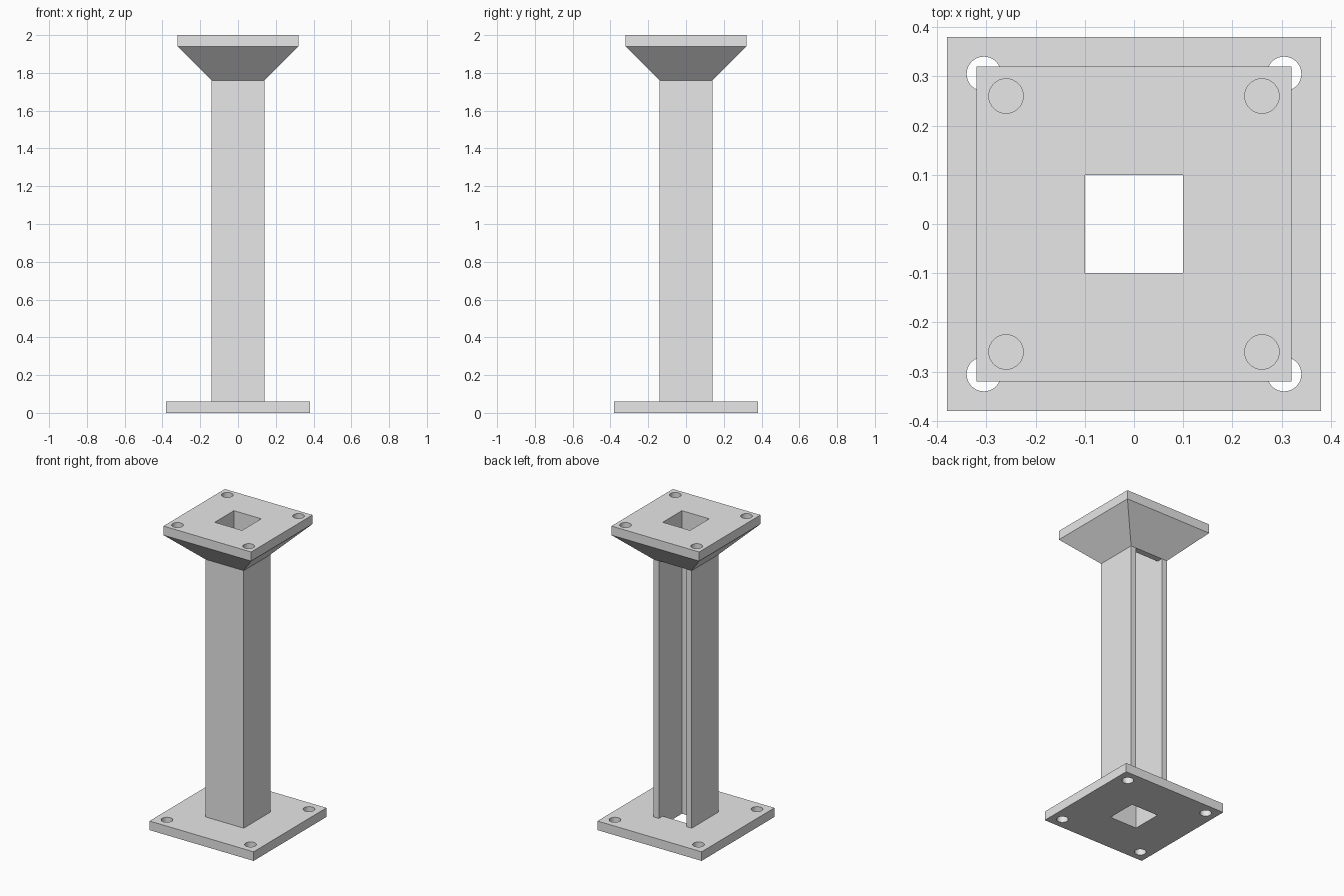
import bpy, bmesh, math

if "Cube" in bpy.data.objects:
    bpy.data.objects.remove(bpy.data.objects["Cube"], do_unlink=True)

steel = bpy.data.materials.new("plain_grey")
steel.use_nodes = True
grey = (0.8, 0.8, 0.8, 1.0)
steel.diffuse_color = grey
steel.node_tree.nodes["Principled BSDF"].inputs["Base Color"].default_value = grey


def square(h):
    return [(-h, -h), (h, -h), (h, h), (-h, h)]


def circle(cx, cy, r, n=32):
    return [(cx + r * math.cos(math.tau * i / n), cy + r * math.sin(math.tau * i / n))
            for i in range(n)]


def corner_holes(offset, r):
    return [circle(x, y, r) for x, y in square(offset)]


def finish(name, bm):
    """Weld, orient and link a mesh part."""
    bmesh.ops.remove_doubles(bm, verts=bm.verts, dist=1e-5)
    bmesh.ops.recalc_face_normals(bm, faces=bm.faces)
    mesh = bpy.data.meshes.new(name)
    bm.to_mesh(mesh)
    bm.free()
    mesh.materials.append(steel)
    obj = bpy.data.objects.new(name, mesh)
    bpy.context.collection.objects.link(obj)
    bpy.ops.object.select_all(action='DESELECT')
    obj.select_set(True)
    bpy.context.view_layer.objects.active = obj
    bpy.ops.object.shade_smooth_by_angle(angle=math.radians(30))
    return obj


def extrude_profile(name, loops, z0, z1):
    """Extrude a flat outline with holes between two heights."""
    curve = bpy.data.curves.new(name + "_profile", 'CURVE')
    curve.dimensions = '2D'
    curve.fill_mode = 'BOTH'
    curve.extrude = (z1 - z0) / 2
    for loop in loops:
        spline = curve.splines.new('POLY')
        spline.points.add(len(loop) - 1)
        for point, (x, y) in zip(spline.points, loop):
            point.co = (x, y, 0, 1)
        spline.use_cyclic_u = True
    temp = bpy.data.objects.new(name + "_profile", curve)
    bpy.context.collection.objects.link(temp)
    deps = bpy.context.evaluated_depsgraph_get()
    mesh = bpy.data.meshes.new_from_object(temp.evaluated_get(deps))
    bm = bmesh.new()
    bm.from_mesh(mesh)
    bmesh.ops.translate(bm, verts=bm.verts, vec=(0, 0, (z0 + z1) / 2))
    bpy.data.objects.remove(temp, do_unlink=True)
    bpy.data.curves.remove(curve)
    bpy.data.meshes.remove(mesh)
    return finish(name, bm)


BASE_TOP, FLARE_LOW, FLARE_TOP, TOP = 0.06, 1.76, 1.94, 2.0
OUTER, INNER = 0.14, 0.10

# Base plate with central opening and through bolt holes
extrude_profile("base_plate",
                [square(0.38), square(INNER)] + corner_holes(0.305, 0.035),
                0, BASE_TOP)

# Column: channel open along the back
channel = [(-OUTER, OUTER), (-OUTER, -OUTER), (OUTER, -OUTER), (OUTER, OUTER),
           (INNER, OUTER), (INNER, -INNER), (-INNER, -INNER), (-INNER, OUTER)]
extrude_profile("channel_column", [channel], BASE_TOP, FLARE_LOW)

# Flared capital: tapered outside, straight square bore
bm = bmesh.new()
sections = [(OUTER, FLARE_LOW), (0.32, FLARE_TOP), (INNER, FLARE_TOP), (INNER, FLARE_LOW)]
rings = [[bm.verts.new((x, y, z)) for x, y in square(h)] for h, z in sections]
for i, ring in enumerate(rings):
    after = rings[(i + 1) % len(rings)]
    for j in range(4):
        k = (j + 1) % 4
        bm.faces.new((ring[j], ring[k], after[k], after[j]))
finish("flared_capital", bm)

# Top plate; its bolt holes end on the capital
extrude_profile("top_plate",
                [square(0.32), square(INNER)] + corner_holes(0.26, 0.035),
                FLARE_TOP, TOP)
